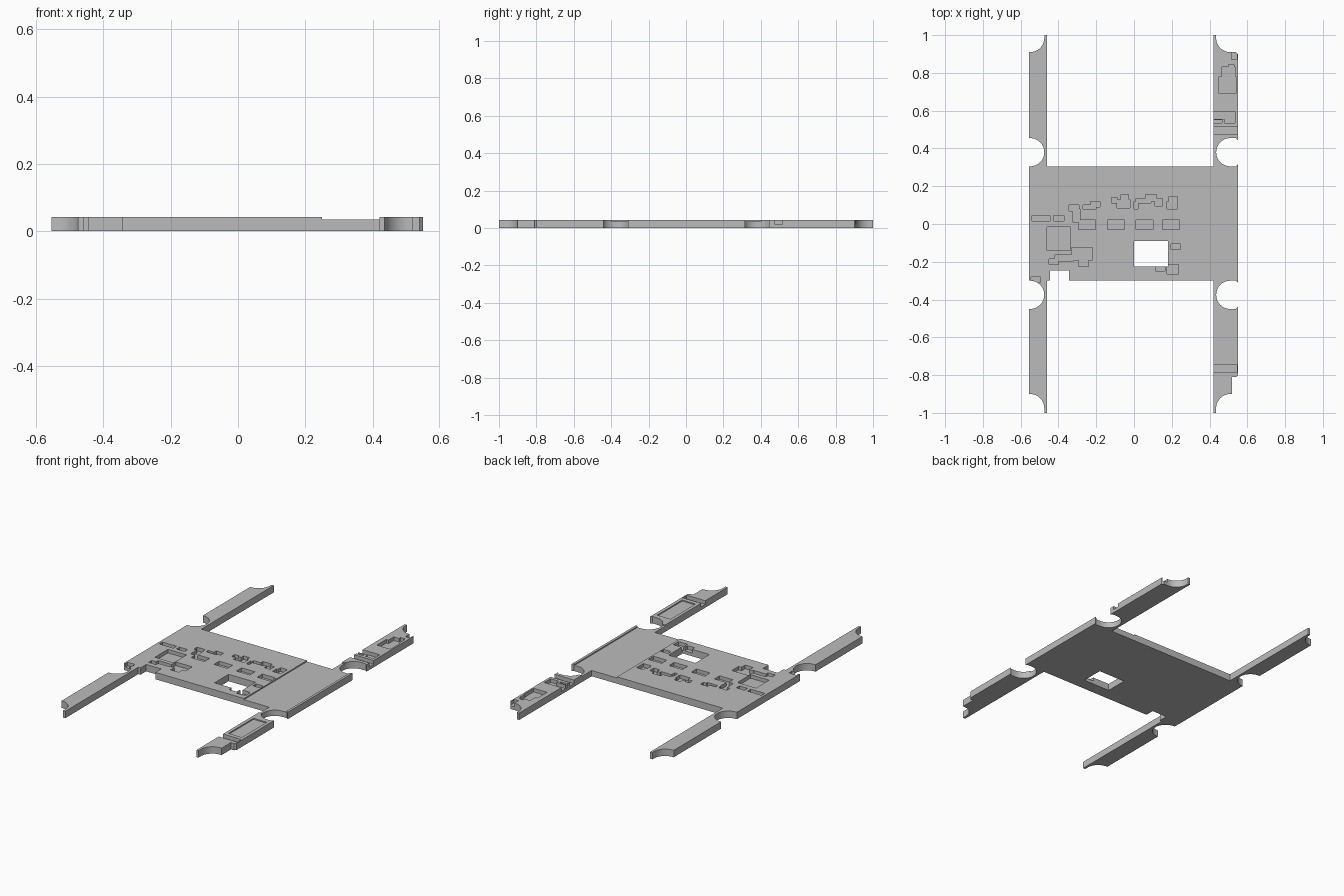
import bpy
import bmesh
from math import cos, sin, radians

HEIGHT = 0.042          # full plate thickness
DEEP = 0.02             # floor height of the component pockets
SHALLOW = 0.035         # floor height of the wide recesses
THROUGH = -0.1          # floor below the plate, for openings

cube = bpy.data.objects.get("Cube")
if cube:
    bpy.data.objects.remove(cube, do_unlink=True)

grey = bpy.data.materials.new("plain grey")
grey.use_nodes = True
grey.diffuse_color = (0.5, 0.5, 0.5, 1)
grey.node_tree.nodes["Principled BSDF"].inputs["Base Color"].default_value = (0.5, 0.5, 0.5, 1)


def arc(cx, cy, start, end, radius=0.075, steps=16):
    """Points along a circular arc, angles in degrees."""
    angles = [radians(start + (end - start) * i / steps) for i in range(steps + 1)]
    return [(cx + radius * cos(a), cy + radius * sin(a)) for a in angles]


def prism(name, outline, bottom, top):
    """Solid made by extruding a flat outline upwards."""
    bm = bmesh.new()
    face = bm.faces.new([bm.verts.new((x, y, bottom)) for x, y in outline])
    extruded = bmesh.ops.extrude_face_region(bm, geom=[face])["geom"]
    moved = [g for g in extruded if isinstance(g, bmesh.types.BMVert)]
    bmesh.ops.translate(bm, verts=moved, vec=(0, 0, top - bottom))
    bmesh.ops.recalc_face_normals(bm, faces=bm.faces)
    mesh = bpy.data.meshes.new(name)
    bm.to_mesh(mesh)
    bm.free()
    mesh.materials.append(grey)
    obj = bpy.data.objects.new(name, mesh)
    bpy.context.scene.collection.objects.link(obj)
    return obj


def cut(target, rects, floor):
    """Sink rectangles (x from, x to, y from, y to, in hundredths) to a floor height."""
    for rect in rects:
        x0, x1, y0, y1 = [v / 100 for v in rect]
        cutter = prism("cutter", [(x0, y0), (x1, y0), (x1, y1), (x0, y1)], floor, 0.1)
        cutter.hide_render = True
        mod = target.modifiers.new("pocket", 'BOOLEAN')
        mod.operation = 'DIFFERENCE'
        mod.solver = 'EXACT'
        mod.object = cutter
        bpy.context.view_layer.objects.active = target
        bpy.ops.object.modifier_apply(modifier=mod.name)
        bpy.data.objects.remove(cutter, do_unlink=True)


# Plate outline: narrow arms on one side, wide arms on the other, round reliefs between
left_side = (
    [(-0.46, 1), (-0.475, 1)] + arc(-0.55, 0.985, 0, -90)
    + [(-0.555, 0.91), (-0.555, 0.455)] + arc(-0.55, 0.38, 90, -90)
    + [(-0.555, 0.305), (-0.555, -0.3)] + arc(-0.55, -0.375, 90, -90)
    + [(-0.555, -0.45), (-0.555, -0.9)] + arc(-0.55, -0.975, 90, 0)
    + [(-0.475, -1), (-0.46, -1), (-0.46, -0.3)])
right_side = (
    [(0.42, -0.3), (0.42, -1), (0.435, -1)] + arc(0.51, -0.975, 180, 90)
    + [(0.52, -0.9), (0.52, -0.81), (0.54, -0.81), (0.55, -0.8)]
    + [(0.55, -0.44), (0.54, -0.45)] + arc(0.51, -0.375, 270, 90)
    + [(0.54, -0.3), (0.55, -0.31), (0.55, 0.315), (0.54, 0.305)] + arc(0.51, 0.38, 270, 90)
    + [(0.54, 0.455), (0.55, 0.445), (0.55, 0.9), (0.54, 0.91)] + arc(0.51, 0.985, 270, 180)
    + [(0.435, 1), (0.42, 1), (0.42, 0.305), (-0.46, 0.305)])
plate = prism("base_plate", left_side + right_side, 0, HEIGHT)

# Openings: central window and front edge notch
cut(plate, [(0, 18, -22.5, -9), (-44.5, -34.5, -40, -24.5)], THROUGH)

# Wide shallow recesses in the body and the front arm
cut(plate, [(25, 53.5, -40, 40), (44, 53, -72, -48)], SHALLOW)

# Row of equal slots along the middle
cut(plate, [(x, x + 9, -3, 2) for x in (-29.5, -14, 1, 15)], DEEP)

# Pockets behind the slots
cut(plate, [
    (-54, -44.5, 1.5, 4.5), (-42.5, -37, 1.5, 4.5),
    (-34.5, -29, 7, 10), (-32.5, -28.5, 1, 8),
    (-27, -20, 8, 10), (-23, -18, 9, 12),
    (-12, -9, 11, 14), (-9, -2, 8.5, 13), (-7, -3, 12, 15.5),
    (0, 2, 8, 12), (1, 9, 11, 13.5), (6, 12, 12, 15.5), (11, 15, 9.5, 13.5),
    (17.5, 23, 8, 12), (18.5, 23, 11, 14.5)], DEEP)

# Pockets in front of the slots
cut(plate, [
    (-46, -33.5, -14, -1.5), (-33, -22, -19, -12.5), (-29.5, -24, -22.5, -18),
    (-45, -40, -21.5, -18.5), (-42, -32, -19.5, -16.5),
    (-54.5, -49.5, -31, -28),
    (19.5, 24.5, -13.5, -10.5), (17.5, 23.5, -26.5, -21.5), (11.5, 16.5, -25, -22)], DEEP)

# Pockets in the wide arms
cut(plate, [
    (45, 54, 69, 78), (46.5, 53.5, 77, 83), (50, 53, 82, 84.5), (51.5, 54.5, 87, 92),
    (41, 53.5, 55.5, 59.5), (48, 53.5, 53.5, 56), (41, 46.5, 53.5, 55),
    (41, 56, 47.5, 51.5), (41, 54.5, -78.5, -74.5)], DEEP)

# Smooth round reliefs, crisp edges
bpy.ops.object.select_all(action='DESELECT')
plate.select_set(True)
bpy.context.view_layer.objects.active = plate
bpy.ops.object.shade_smooth_by_angle(angle=radians(30))
